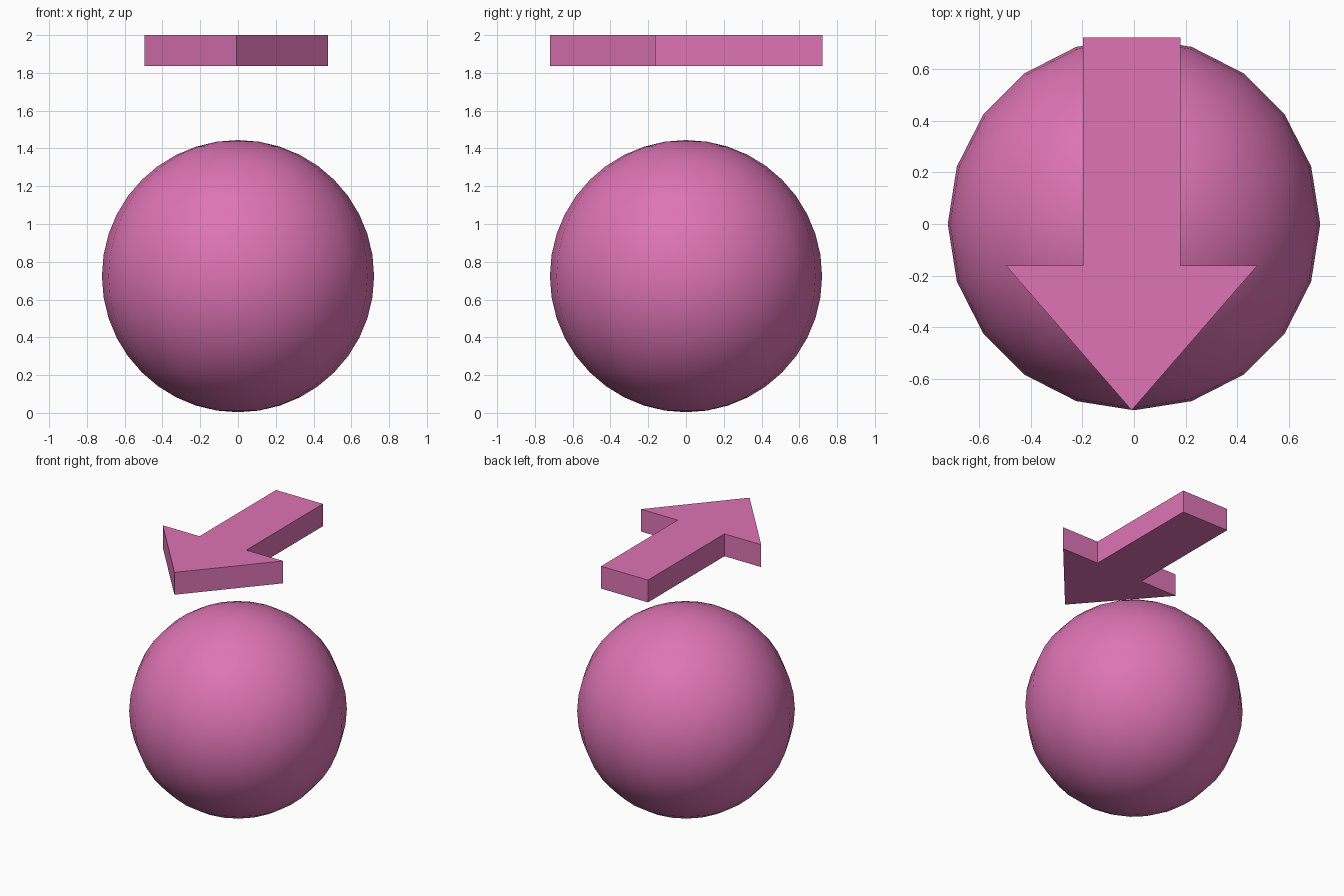
import bpy, bmesh

if "Cube" in bpy.data.objects:
    bpy.data.objects.remove(bpy.data.objects["Cube"])

pink = bpy.data.materials.new("pink")
pink.diffuse_color = (0.73, 0.175, 0.46, 1)
pink.use_nodes = True
pink.node_tree.nodes["Principled BSDF"].inputs["Base Color"].default_value = pink.diffuse_color

# Ball: smooth 20 x 20 sphere
R = 0.7205
bpy.ops.mesh.primitive_uv_sphere_add(segments=20, ring_count=20, radius=R, location=(0, 0, 0.724))
ball = bpy.context.object
ball.name = "ball"
ball.data.materials.append(pink)
bpy.ops.object.shade_smooth()

# Arrow: extruded flat outline pointing to the front
CX, Z0, Z1 = -0.009, 1.837, 2.0
half = [(0.189, 0.722), (0.189, -0.161), (0.486, -0.161)]
outline = [(x, y) for x, y in half] + [(0, -0.7205)] + [(-x, y) for x, y in reversed(half)]
bm = bmesh.new()
face = bm.faces.new([bm.verts.new((CX + x, y, Z0)) for x, y in outline])
ext = bmesh.ops.extrude_face_region(bm, geom=[face])
bmesh.ops.translate(bm, vec=(0, 0, Z1 - Z0),
                    verts=[g for g in ext["geom"] if isinstance(g, bmesh.types.BMVert)])
bmesh.ops.recalc_face_normals(bm, faces=bm.faces)
mesh = bpy.data.meshes.new("direction_arrow")
bm.to_mesh(mesh)
bm.free()
mesh.materials.append(pink)
arrow = bpy.data.objects.new("direction_arrow", mesh)
bpy.context.collection.objects.link(arrow)
